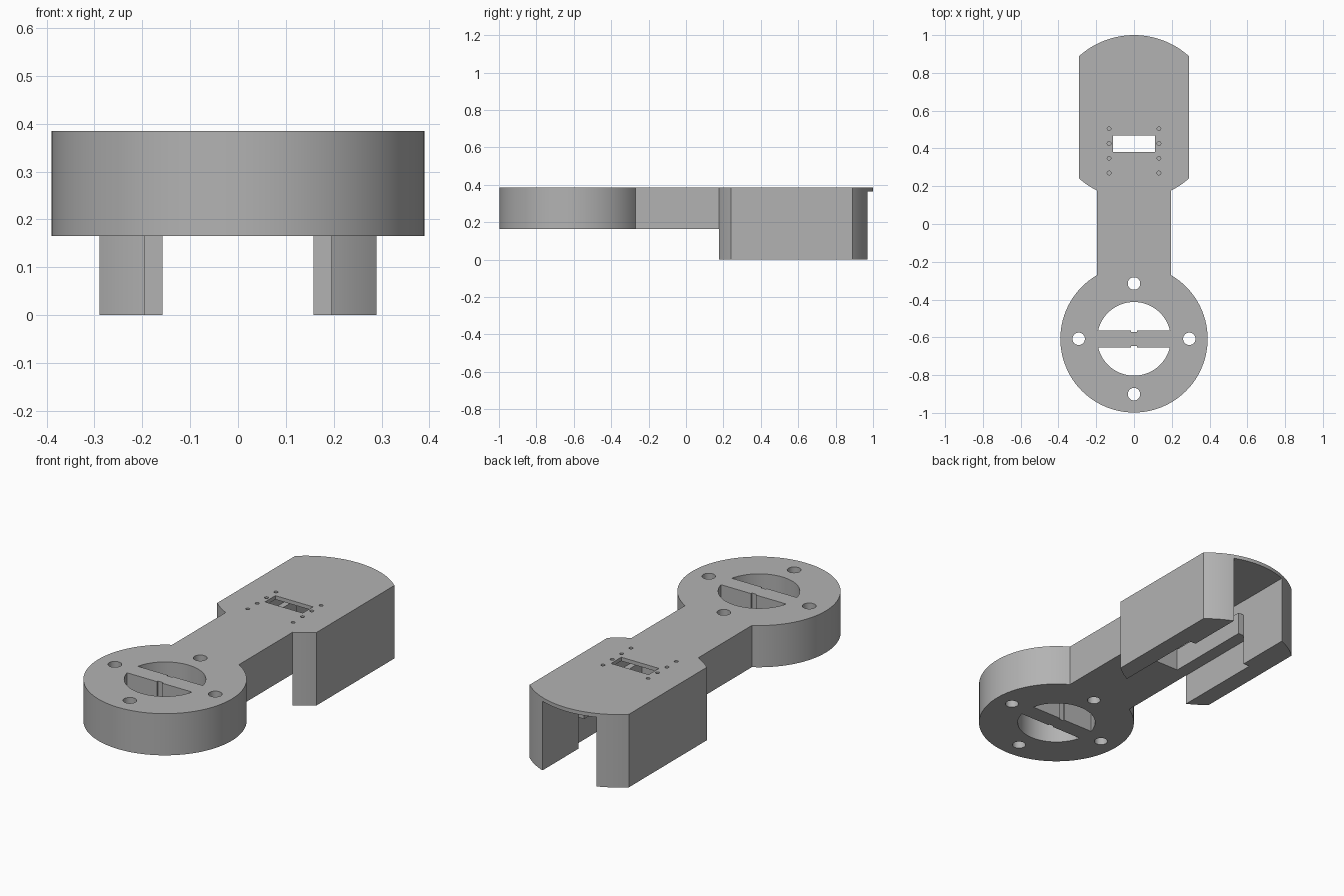
import bpy, bmesh, math

cube = bpy.data.objects.get("Cube")
if cube:
    bpy.data.objects.remove(cube, do_unlink=True)

TOP, UNDER, PLATE = 0.385, 0.165, 0.365
DISC_Y, HEAD_Y, HEAD_R = -0.608, 0.565, 0.435
HALF_HEAD, HALF_ARM, HALF_GAP, HALF_POCKET = 0.29, 0.195, 0.158, 0.125
STEP_Y = 0.67

grey = bpy.data.materials.new("matte_grey")
grey.use_nodes = True
grey.diffuse_color = (0.45, 0.45, 0.45, 1)
grey.node_tree.nodes["Principled BSDF"].inputs["Base Color"].default_value = (0.45, 0.45, 0.45, 1)


def prism(name, outline, z0, z1):
    """Extrude a counter-clockwise outline between two heights."""
    bm = bmesh.new()
    face = bm.faces.new([bm.verts.new((x, y, z0)) for x, y in outline])
    ext = bmesh.ops.extrude_face_region(bm, geom=[face])
    for v in ext["geom"]:
        if isinstance(v, bmesh.types.BMVert):
            v.co.z = z1
    bmesh.ops.recalc_face_normals(bm, faces=bm.faces[:])
    mesh = bpy.data.meshes.new(name)
    bm.to_mesh(mesh)
    bm.free()
    mesh.materials.append(grey)
    obj = bpy.data.objects.new(name, mesh)
    bpy.context.collection.objects.link(obj)
    return obj


def box(name, half, y0, y1, z0, z1):
    return prism(name, [(-half, y0), (half, y0), (half, y1), (-half, y1)], z0, z1)


def arc(cx, cy, r, a0, a1, n):
    return [(cx + r * math.cos(a0 + (a1 - a0) * i / n),
             cy + r * math.sin(a0 + (a1 - a0) * i / n)) for i in range(n + 1)]


def round_peg(name, x, y, r, z0, z1, n=32):
    return prism(name, arc(x, y, r, 0, math.tau, n)[:-1], z0, z1)


def combine(target, tool, operation):
    """Apply a boolean and remove the tool."""
    mod = target.modifiers.new("boolean", "BOOLEAN")
    mod.operation, mod.solver, mod.object = operation, "EXACT", tool
    bpy.context.view_layer.objects.active = target
    bpy.ops.object.modifier_apply(modifier=mod.name)
    bpy.data.objects.remove(tool, do_unlink=True)


def cut(target, tool):
    combine(target, tool, "DIFFERENCE")


# Head: a circle trimmed by two straight sides
a = math.acos(HALF_HEAD / HEAD_R)
outline = arc(0, HEAD_Y, HEAD_R, a, math.pi - a, 32)
outline += arc(0, HEAD_Y, HEAD_R, math.pi + a, math.tau - a, 32)
body = prism("bracket_body", outline, 0, TOP)

# Gap between the two legs, wider toward the arm
cut(body, box("front_gap", HALF_ARM, 0, STEP_Y, -0.1, UNDER))
cut(body, box("rear_gap", HALF_GAP, STEP_Y, 1.2, -0.1, PLATE))

# Arm and round mount
combine(body, box("arm", HALF_ARM, -0.4, 0.3, UNDER, TOP), "UNION")
combine(body, round_peg("disc", 0, DISC_Y, 0.39, UNDER, TOP, 96), "UNION")

# Stepped pocket under the head plate, leaving side ledges
cut(body, box("lower_pocket", HALF_POCKET, 0.19, STEP_Y + 0.02, 0.1, 0.3))
cut(body, box("upper_pocket", HALF_GAP - 0.001, 0.19, STEP_Y + 0.02, 0.285, PLATE))

# Rectangular window and rows of pin holes in the plate
cut(body, box("window", 0.11, 0.382, 0.468, 0.32, 0.5))
for side in (-1, 1):
    for i in range(4):
        cut(body, round_peg("pin_hole", side * 0.132, 0.27 + 0.078 * i, 0.01, 0.33, 0.5, 16))

# Mounting holes around the disc
for i in range(4):
    t = i * math.pi / 2
    cut(body, round_peg("mount_hole", 0.293 * math.cos(t), DISC_Y + 0.293 * math.sin(t), 0.033, 0, 0.5))

# Two half-moon openings that leave a crossbar with a central groove
b = math.asin(0.045 / 0.195)
for start in (b, math.pi + b):
    cut(body, prism("half_moon", arc(0, DISC_Y, 0.195, start, start + math.pi - 2 * b, 40), 0, 0.5))
for side in (-1, 1):
    mid = DISC_Y + side * 0.046
    cut(body, box("groove", 0.015, mid - 0.009, mid + 0.009, 0, 0.5))

bpy.ops.object.select_all(action="DESELECT")
body.select_set(True)
bpy.context.view_layer.objects.active = body
bpy.ops.object.shade_smooth_by_angle(angle=math.radians(25))
